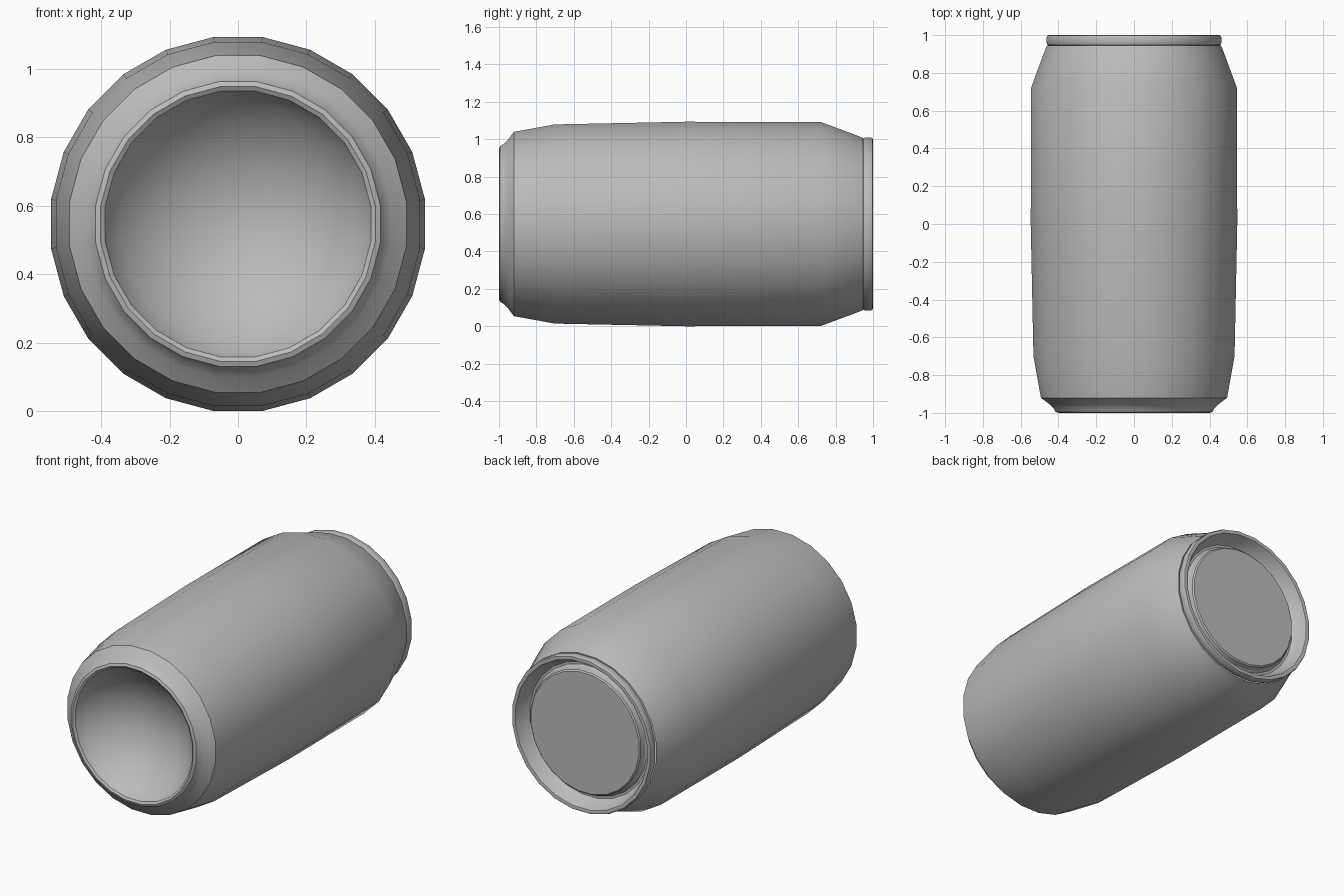
import bpy, bmesh, math
from mathutils import Vector

cube = bpy.data.objects.get("Cube")
if cube:
    bpy.data.objects.remove(cube, do_unlink=True)

SIDES = 24
AXIS_Z = 0.547

metal = bpy.data.materials.new("grey metal")
metal.use_nodes = True
grey = (0.5, 0.5, 0.5, 1)
metal.diffuse_color = grey
metal.node_tree.nodes["Principled BSDF"].inputs["Base Color"].default_value = grey


def lathe(name, profile):
    """Turn (y, radius) points about the lying axis; radius 0 closes to a point."""
    bm = bmesh.new()
    rings = []
    for y, r in profile:
        if r == 0:
            rings.append([bm.verts.new((0, y, AXIS_Z))] * SIDES)
            continue
        ring = []
        for i in range(SIDES):
            a = 2 * math.pi * (i + 0.5) / SIDES
            ring.append(bm.verts.new((r * math.cos(a), y, AXIS_Z + r * math.sin(a))))
        rings.append(ring)
    for low, high in zip(rings, rings[1:]):
        for i in range(SIDES):
            j = (i + 1) % SIDES
            corners = list(dict.fromkeys([low[i], high[i], high[j], low[j]]))
            bm.faces.new(corners)
    bm.normal_update()
    mesh = bpy.data.meshes.new(name)
    bm.to_mesh(mesh)
    bm.free()
    obj = bpy.data.objects.new(name, mesh)
    bpy.context.collection.objects.link(obj)
    mesh.materials.append(metal)
    bpy.ops.object.select_all(action='DESELECT')
    obj.select_set(True)
    bpy.context.view_layer.objects.active = obj
    bpy.ops.object.shade_smooth_by_angle(angle=math.radians(32))
    return obj


# Hollow spherical dish in the base, from its centre out to the rim
DISH_R, DISH_DEPTH = 0.385, 0.21
sphere = (DISH_R ** 2 + DISH_DEPTH ** 2) / (2 * DISH_DEPTH)
edge_angle = math.asin(DISH_R / sphere)
dish = []
for k in range(9):
    a = edge_angle * k / 8
    drop = sphere * (1 - math.cos(a))
    dish.append((-0.975 + DISH_DEPTH - drop, sphere * math.sin(a)))

# Rounded standing rim, flared foot, bulging wall and tapered neck
rim = [(-0.992, 0.392), (-1.0, 0.405), (-0.994, 0.42), (-0.975, 0.43), (-0.955, 0.45)]
wall = [(-0.92, 0.497), (-0.7, 0.537), (0, 0.5515), (0.72, 0.55), (0.9, 0.483), (0.945, 0.465)]
lathe("can_body", dish + rim + wall)

# Rolled seam, countersunk groove and raised lid panel
seam = [(0.945, 0.455), (0.948, 0.462), (0.955, 0.466), (0.99, 0.466), (0.998, 0.462),
        (1.0, 0.452), (0.997, 0.441), (0.985, 0.436)]
groove = [(0.93, 0.415), (0.915, 0.402), (0.915, 0.388), (0.925, 0.377)]
panel = [(0.955, 0.37), (0.962, 0.362), (0.962, 0)]
lathe("can_lid", seam + groove + panel)
